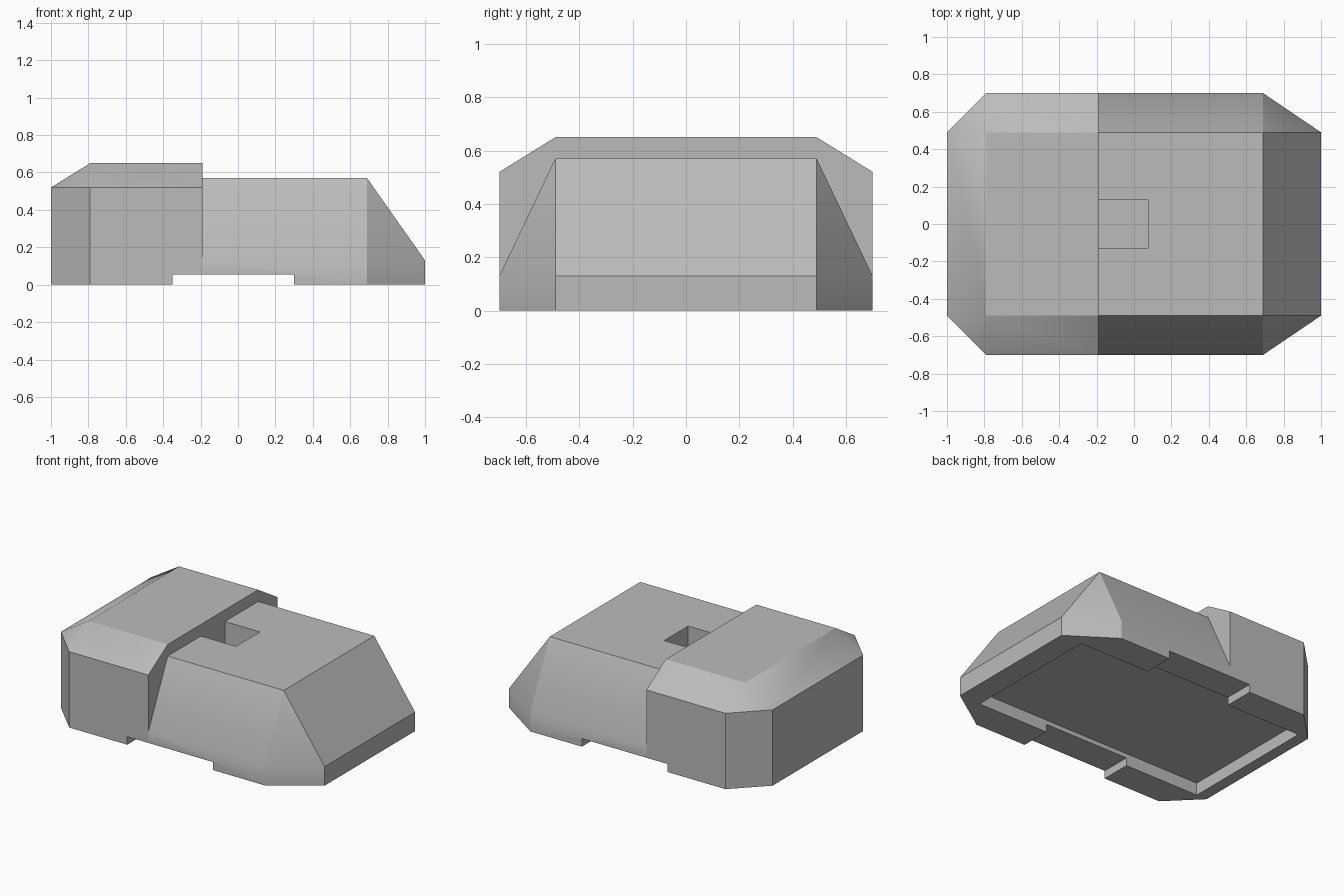
import bpy
import bmesh
import math

cube = bpy.data.objects.get("Cube")
if cube:
    bpy.data.objects.remove(cube, do_unlink=True)

# Single grey finish
grey = bpy.data.materials.new("plain grey")
grey.use_nodes = True
GREY = (0.5, 0.5, 0.5, 1)
grey.diffuse_color = GREY
grey.node_tree.nodes["Principled BSDF"].inputs["Base Color"].default_value = GREY

HALF = 0.70    # half width of the body
INNER = 0.49   # half width of the chamfered ends and tops
SEAM = -0.19   # where the raised block meets the lower hull


def hull(name, half_points):
    """Convex solid from points on one side, mirrored across y."""
    bm = bmesh.new()
    for x, y, z in half_points:
        for side in (-1, 1):
            bm.verts.new((x, side * y, z))
    bmesh.ops.convex_hull(bm, input=bm.verts[:])
    bmesh.ops.dissolve_limit(bm, angle_limit=0.01, verts=bm.verts[:], edges=bm.edges[:])
    bmesh.ops.recalc_face_normals(bm, faces=bm.faces[:])
    mesh = bpy.data.meshes.new(name)
    bm.to_mesh(mesh)
    bm.free()
    mesh.materials.append(grey)
    obj = bpy.data.objects.new(name, mesh)
    bpy.context.collection.objects.link(obj)
    return obj


def box(name, x0, x1, half_y, z0, z1):
    obj = hull(name, [(x, half_y, z) for x in (x0, x1) for z in (z0, z1)])
    obj.hide_render = True
    return obj


def cut(obj, cutters):
    """Subtract the cutters, then shade with sharp edges kept."""
    bpy.ops.object.select_all(action="DESELECT")
    obj.select_set(True)
    bpy.context.view_layer.objects.active = obj
    for cutter in cutters:
        mod = obj.modifiers.new(cutter.name, "BOOLEAN")
        mod.operation = "DIFFERENCE"
        mod.solver = "EXACT"
        mod.object = cutter
        bpy.ops.object.modifier_apply(modifier=mod.name)
    bpy.ops.object.shade_smooth_by_angle(angle=math.radians(30))


# Raised rear block with chamfered rim
block_plan = [(-1, INNER), (-0.79, HALF), (SEAM, HALF)]
block_points = [(x, y, z) for x, y in block_plan for z in (0, 0.52)]
block_points += [(-0.79, INNER, 0.65), (SEAM, INNER, 0.65)]
raised_block = hull("raised_block", block_points)

# Lower hull with sloping sides and nose
hull_plan = [(SEAM, HALF), (0.69, HALF), (1, INNER)]
hull_points = [(x, y, z) for x, y in hull_plan for z in (0, 0.13)]
hull_points += [(SEAM, INNER, 0.57), (0.69, INNER, 0.57)]
lower_hull = hull("lower_hull", hull_points)

# Underside recess, side notches and top pocket
recess = box("underside_recess_cutter", -0.92, 0.84, INNER, -0.2, 0.085)
notch = box("side_notch_cutter", -0.35, 0.30, 1, -0.2, 0.055)
pocket = box("top_pocket_cutter", -0.3, 0.075, 0.13, 0.3, 0.8)

cut(raised_block, [recess, notch])
cut(lower_hull, [recess, notch, pocket])

for cutter in (recess, notch, pocket):
    bpy.data.objects.remove(cutter, do_unlink=True)
